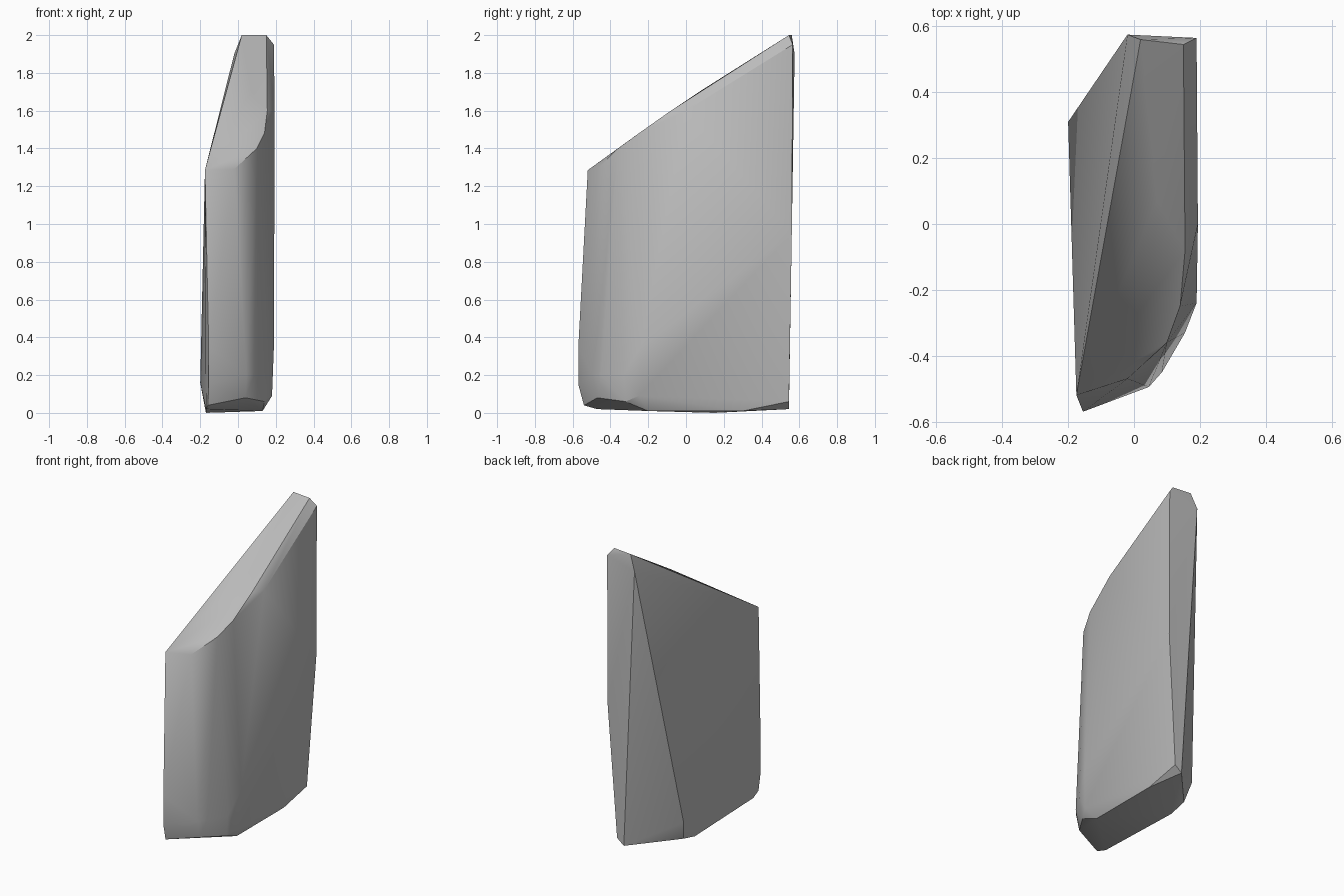
import bpy
import bmesh
import math


def make_material(name, colour):
    """Create one flat material, visible in viewport and render."""
    material = bpy.data.materials.new(name)
    material.use_nodes = True
    material.diffuse_color = colour
    shader = material.node_tree.nodes["Principled BSDF"]
    shader.inputs["Base Color"].default_value = colour
    shader.inputs["Roughness"].default_value = 0.8
    return material


def make_hull(name, corner_groups, material):
    """Wrap groups of corner points in a closed convex shell."""
    shell = bmesh.new()
    for group in corner_groups:
        for corner in group:
            shell.verts.new(corner)
    result = bmesh.ops.convex_hull(shell, input=shell.verts[:])
    unused = set(result["geom_interior"]) | set(result["geom_unused"])
    loose = [item for item in unused if isinstance(item, bmesh.types.BMVert)]
    bmesh.ops.delete(shell, geom=loose, context="VERTS")
    bmesh.ops.recalc_face_normals(shell, faces=shell.faces[:])
    mesh = bpy.data.meshes.new(name)
    shell.to_mesh(mesh)
    shell.free()
    mesh.materials.append(material)
    part = bpy.data.objects.new(name, mesh)
    bpy.context.collection.objects.link(part)
    return part


def shade_with_creases(part, angle):
    """Smooth the soft bends and keep the broken edges crisp."""
    bpy.ops.object.select_all(action="DESELECT")
    part.select_set(True)
    bpy.context.view_layer.objects.active = part
    bpy.ops.object.shade_smooth_by_angle(angle=math.radians(angle))


default_cube = bpy.data.objects.get("Cube")
if default_cube:
    bpy.data.objects.remove(default_cube, do_unlink=True)

stone_grey = make_material("stone grey", (0.5, 0.5, 0.5, 1))

# Tall back edge, from the peak down to the foot
back_edge = [
    (-.02, .575, 1.9), (.02, .56, 2), (.15, .545, 2), (.19, .565, 1.95),
    (.19, .56, .95), (.13, .545, .06), (.08, .545, .02),
]

# Sloping broken top, following its rim round the front
slope_rim = [
    (-.175, -.52, 1.285), (-.02, -.47, 1.29), (.1, -.36, 1.4),
    (.14, -.25, 1.48), (.155, -.08, 1.6), (.194, 0, 1.6), (.07, .07, 1.7),
]

# Rounded front corner, just above the foot
front_curve = [
    (-.155, -.57, .15), (-.155, -.57, .35), (.045, -.495, .2),
    (.085, -.45, .2), (.155, -.33, .2), (.19, -.24, .35),
]

# Underside with its uneven bevel
foot = [
    (-.16, -.54, .04), (.04, -.47, .08), (.14, -.32, .06), (.18, -.25, .09),
    (.13, .3, .01), (.13, -.2, .01), (-.17, -.47, .02), (-.17, .15, 0),
    (-.17, .27, .03),
]

# Ridge where the two flat planes of the far side meet
side_ridge = [(-.2, .31, .16)]

slab = make_hull(
    "stone_slab",
    [back_edge, slope_rim, front_curve, foot, side_ridge],
    stone_grey,
)
shade_with_creases(slab, 30)
